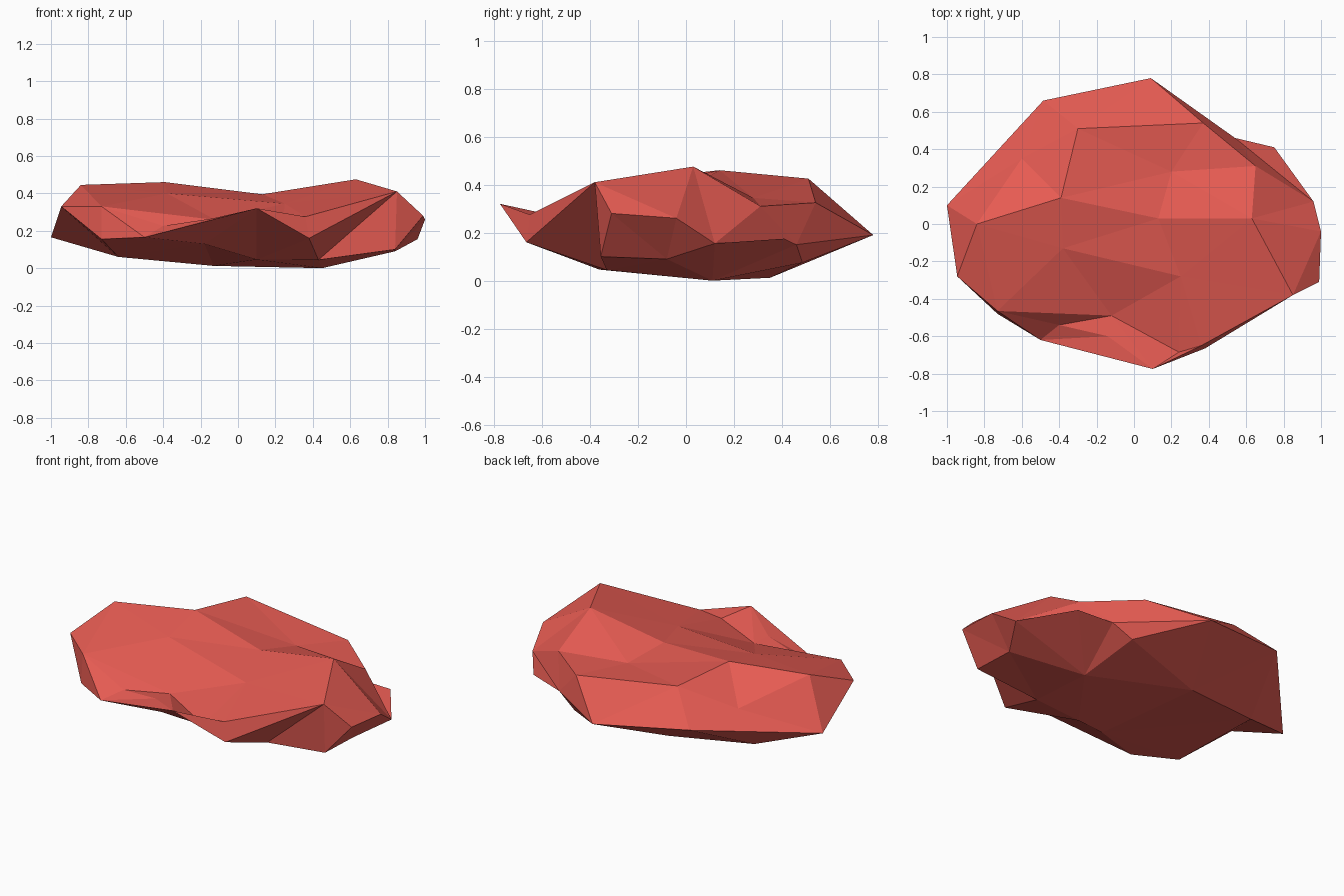
import bpy
import bmesh
from mathutils import Vector
from mathutils.geometry import delaunay_2d_cdt

old = bpy.data.objects.get("Cube")
if old:
    bpy.data.objects.remove(old, do_unlink=True)

# Widest outline of the boulder, counter-clockwise from its -x end
rim = {
    "rim_west": (-1, .1, .165), "rim_west_front": (-.945, -.28, .33),
    "rim_corner": (-.73, -.48, .155), "rim_shelf": (-.5, -.62, .165),
    "rim_tip": (.1, -.775, .32), "rim_front": (.38, -.665, .16),
    "shoulder": (.85, -.38, .41), "rim_shoulder": (.99, -.31, .28),
    "rim_east": (1, -.04, .26), "rim_east_back": (.96, .12, .155),
    "rim_knob": (.75, .41, .175), "rim_notch": (.54, .46, .15),
    "rim_back": (.09, .78, .19), "rim_back_west": (-.485, .66, .26),
}

# Corners of the upper faces
crown = {
    "west": (-.84, 0, .445), "ridge": (-.39, .14, .46), "back": (-.3, .51, .425),
    "back_east": (.37, .54, .325), "east": (.65, .31, .31), "peak": (.63, .03, .475),
    "saddle": (.13, .03, .395), "dip": (.2, .28, .345),
    "west_dip": (-.38, -.13, .4), "front_dip": (.25, -.28, .345),
    "west_slope": (-.6, .35, .305), "corner": (-.73, -.465, .33),
    "lip": (-.12, -.49, .258), "shelf": (-.4, -.54, .226), "fin": (-.14, -.6, .265),
    "valley": (.24, -.685, .24), "ridge_end": (.36, -.65, .275),
}
crown_creases = [
    ("west", "ridge", "back", "back_east", "east", "peak", "shoulder", "ridge_end", "rim_tip"),
    ("ridge", "saddle", "peak"), ("west_dip", "front_dip"),
    ("east", "rim_east_back", "rim_notch"), ("back_east", "rim_back"),
    ("corner", "lip", "shelf", "rim_shelf"), ("corner", "rim_shelf"),
    ("shelf", "fin", "rim_tip", "lip", "valley"),
]

# Corners of the underside
base = {
    "west": (-.64, .25, .06), "back": (-.13, .35, .012), "back_east": (.42, .485, .075),
    "middle": (.45, .11, 0), "front": (.1, -.36, .046), "front_east": (.43, -.33, .044),
    "hollow": (-.18, -.49, .13), "east": (.84, -.08, .09), "corner": (.84, -.355, .1),
}
base_creases = [
    ("rim_corner", "hollow", "front", "front_east", "corner", "east", "middle", "back", "west"),
    ("middle", "back_east"), ("rim_tip", "hollow"),
]


def add_sheet(bm, corners, creases):
    """Span the outline with flat triangles that follow the creases."""
    places = {**rim, **corners}
    names = list(places)
    points = [Vector(p) for p in places.values()]
    edges = [(i, (i + 1) % len(rim)) for i in range(len(rim))]
    for chain in creases:
        edges += [(names.index(a), names.index(b)) for a, b in zip(chain, chain[1:])]
    _, _, faces, sources, _, _ = delaunay_2d_cdt(
        [p.to_2d() for p in points], edges, [], 1, 1e-5)
    verts = [bm.verts.new(points[source[0]]) for source in sources]
    for face in faces:
        bm.faces.new([verts[i] for i in face])


# Boulder: crown and underside joined along the outline
bm = bmesh.new()
add_sheet(bm, crown, crown_creases)
add_sheet(bm, base, base_creases)
bmesh.ops.remove_doubles(bm, verts=bm.verts, dist=1e-4)
bmesh.ops.recalc_face_normals(bm, faces=bm.faces)
mesh = bpy.data.meshes.new("boulder")
bm.to_mesh(mesh)
bm.free()
boulder = bpy.data.objects.new("boulder", mesh)
bpy.context.collection.objects.link(boulder)

# Red stone
stone = bpy.data.materials.new("red_stone")
stone.use_nodes = True
colour = (.79, .105, .085, 1)
stone.diffuse_color = colour
stone.node_tree.nodes["Principled BSDF"].inputs["Base Color"].default_value = colour
mesh.materials.append(stone)
